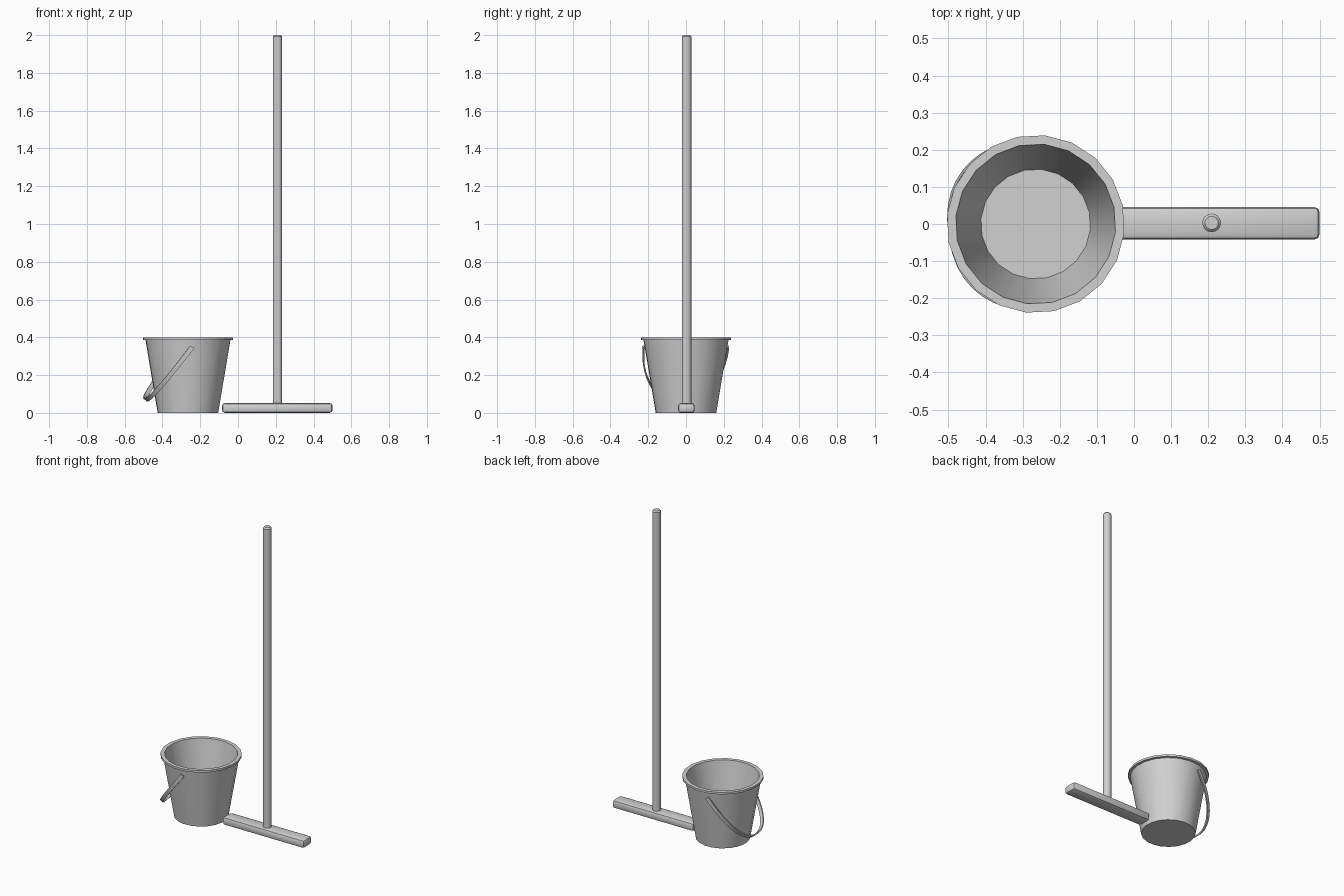
import bpy, bmesh
from math import sin, cos, pi, radians
from mathutils import Vector

cube = bpy.data.objects.get("Cube")
if cube:
    bpy.data.objects.remove(cube, do_unlink=True)

grey = bpy.data.materials.new("plain_grey")
grey.use_nodes = True
grey.diffuse_color = (0.64, 0.64, 0.64, 1)
grey.node_tree.nodes["Principled BSDF"].inputs["Base Color"].default_value = grey.diffuse_color


def finish(name, bm, location=(0, 0, 0)):
    """Turn a bmesh into a named, smooth-by-angle object."""
    bmesh.ops.recalc_face_normals(bm, faces=bm.faces)
    mesh = bpy.data.meshes.new(name)
    bm.to_mesh(mesh)
    bm.free()
    mesh.materials.append(grey)
    obj = bpy.data.objects.new(name, mesh)
    obj.location = location
    bpy.context.collection.objects.link(obj)
    bpy.ops.object.select_all(action='DESELECT')
    obj.select_set(True)
    bpy.context.view_layer.objects.active = obj
    bpy.ops.object.shade_smooth_by_angle(angle=radians(35))
    return obj


def lathe(name, profile, sides, location, turn=0):
    """Revolve (radius, height) points, closing both ends with a flat cap."""
    bm = bmesh.new()
    rings = []
    for r, z in profile:
        angles = [turn + 2 * pi * i / sides for i in range(sides)]
        rings.append([bm.verts.new((r * cos(a), r * sin(a), z)) for a in angles])
    for low, high in zip(rings, rings[1:]):
        for i in range(sides):
            j = (i + 1) % sides
            bm.faces.new((low[i], low[j], high[j], high[i]))
    bm.faces.new(rings[0])
    bm.faces.new(rings[-1])
    return finish(name, bm, location)


# Bucket: tapered wall, flat rim lip, hollow inside
BUCKET_X = -0.265
lathe("bucket",
      [(0.161, 0), (0.226, 0.385), (0.24, 0.387), (0.24, 0.4),
       (0.216, 0.4), (0.148, 0.012)],
      20, (BUCKET_X, 0, 0), radians(12))

# Bucket handle: flat strap hanging down from two opposite pivots
yaw = radians(8.6)
across = Vector((-sin(yaw), cos(yaw), 0))
hang = Vector((-0.215 * cos(yaw), -0.215 * sin(yaw), -0.28))
reach = hang.length
hang.normalize()
side = across.cross(hang)
steps, half_width, half_thick = 20, 0.012, 0.004
bm = bmesh.new()
sections = []
for i in range(steps + 1):
    t = pi * i / steps
    c, s = cos(t), sin(t)
    bow = abs(c) ** 0.85 * (1 if c > 0 else -1)
    point = across * 0.226 * bow + hang * reach * s
    out = (across * c / 0.226 + hang * s / reach).normalized()
    sections.append([bm.verts.new(point + side * half_width * a + out * half_thick * b)
                     for a, b in ((-1, -1), (1, -1), (1, 1), (-1, 1))])
for p, q in zip(sections, sections[1:]):
    for i in range(4):
        j = (i + 1) % 4
        bm.faces.new((p[i], p[j], q[j], q[i]))
bm.faces.new(sections[0])
bm.faces.new(sections[-1])
finish("bucket_handle", bm, (BUCKET_X - 0.01, 0, 0.35))

# Broom head: long bar with chamfered edges
bm = bmesh.new()
bmesh.ops.create_cube(bm, size=1)
bmesh.ops.scale(bm, vec=(0.585, 0.088, 0.052), verts=bm.verts)
bmesh.ops.bevel(bm, geom=bm.edges[:], offset=0.015, segments=2,
                profile=0.5, affect='EDGES')
finish("broom_head", bm, (0.208, 0.002, 0.026))

# Broom pole: long round stick with a chamfered top
lathe("broom_pole", [(0.025, 0.03), (0.025, 1.992), (0.018, 2.0)],
      16, (0.209, 0.003, 0))
